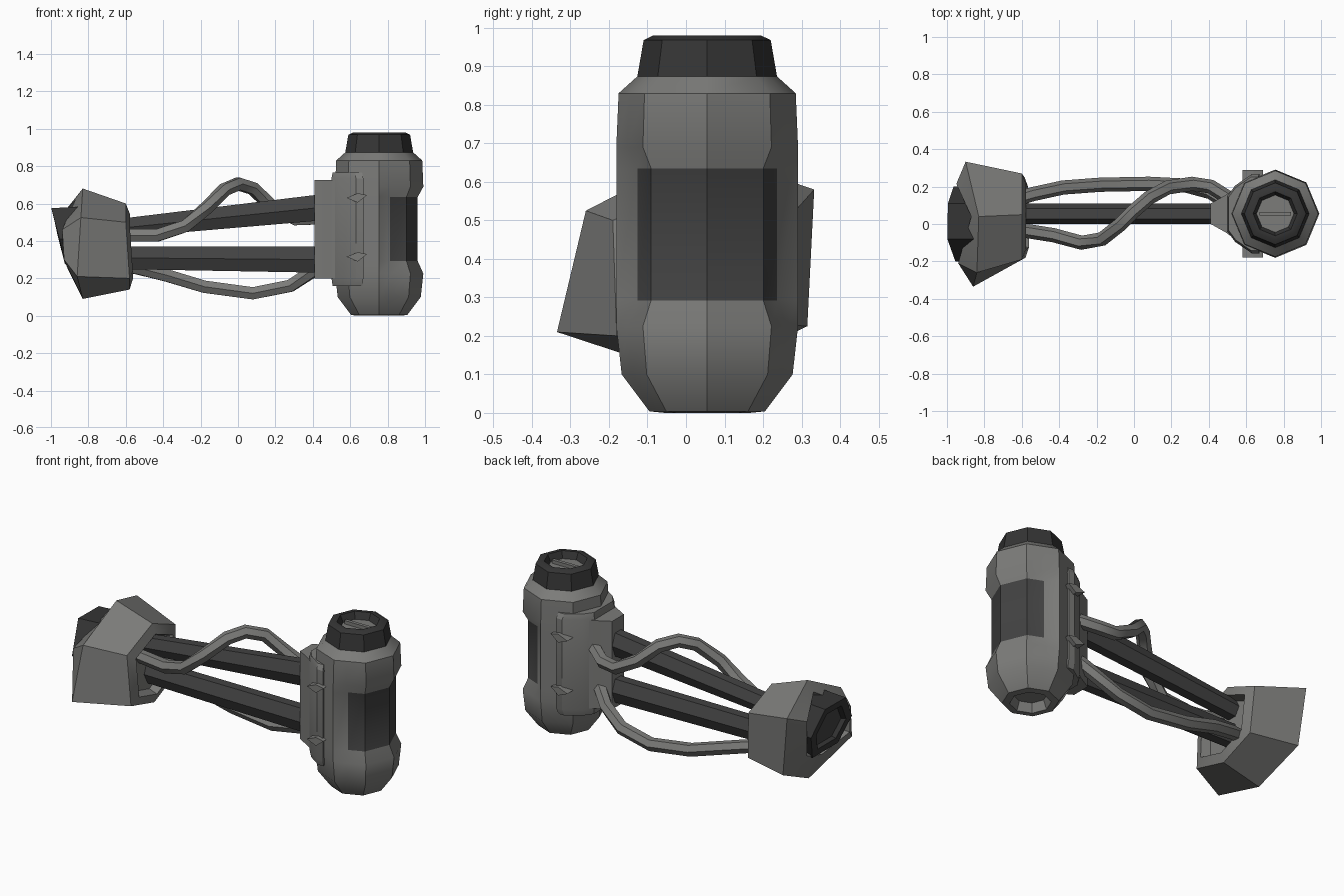
import bpy, bmesh, math
from mathutils import Vector

if "Cube" in bpy.data.objects:
    bpy.data.objects.remove(bpy.data.objects["Cube"])


def mat(name, r, g, b):
    m = bpy.data.materials.new(name)
    m.diffuse_color = (r, g, b, 1)
    m.use_nodes = True
    m.node_tree.nodes["Principled BSDF"].inputs["Base Color"].default_value = m.diffuse_color
    return m


GREY = mat("worn grey", 0.200, 0.200, 0.192)
DARK = mat("dark grey", 0.055, 0.055, 0.055)
BLACK = mat("charcoal", 0.035, 0.035, 0.035)
CX, CY = 0.755, 0.055      # canister axis


def finish(name, bm, mats, angle=35):
    bmesh.ops.recalc_face_normals(bm, faces=bm.faces)
    me = bpy.data.meshes.new(name)
    bm.to_mesh(me)
    bm.free()
    ob = bpy.data.objects.new(name, me)
    bpy.context.collection.objects.link(ob)
    for m in mats:
        me.materials.append(m)
    for o in bpy.context.selected_objects:
        o.select_set(False)
    ob.select_set(True)
    bpy.context.view_layer.objects.active = ob
    bpy.ops.object.shade_smooth_by_angle(angle=math.radians(angle))
    return ob


def loft(name, rings, mats, rule=None, angle=35, caps=True):
    """Skin equal-length point rings; rule(ring, segment) picks the material."""
    bm = bmesh.new()
    vs = [[bm.verts.new(p) for p in ring] for ring in rings]
    n = len(rings[0])
    for i in range(len(vs) - 1):
        for j in range(n):
            k = (j + 1) % n
            f = bm.faces.new((vs[i][j], vs[i][k], vs[i + 1][k], vs[i + 1][j]))
            f.material_index = rule(i, j) if rule else 0
    if caps:
        for i, row in ((-1, vs[0]), (len(vs) - 1, vs[-1])):
            f = bm.faces.new(row)
            f.material_index = rule(i, 0) if rule else 0
    return finish(name, bm, mats, angle)


def octagon_ring(r, z, angles):
    """Points on an eight-sided outline with corners on the axes."""
    pts = []
    for a in angles:
        rr = r * math.cos(math.pi / 8) / math.cos(math.radians((a % 45) - 22.5))
        t = math.radians(a)
        pts.append((CX + rr * math.cos(t), CY + rr * math.sin(t), z))
    return pts


# Canister: revolved body with a sunken window band on the outer side
ANG = [-72, -45, 0, 45, 72, 90, 135, 180, 225, 270]
PROFILE = [(0.09, 0.05), (0.11, 0.0), (0.15, 0.004), (0.222, 0.10), (0.236, 0.225),
           (0.236, 0.292), (0.236, 0.635), (0.236, 0.69), (0.230, 0.83), (0.18, 0.875)]
body = []
for i, (r, z) in enumerate(PROFILE):
    ring = octagon_ring(r, z, ANG)
    if i in (5, 6):
        ring[:5] = octagon_ring(0.206, z, ANG[:5])
    body.append(ring)
loft("canister_body", body, [GREY, DARK], lambda i, j: int(i == 5 and j < 4))

# Cap with a sunken slotted plug
A8 = range(0, 360, 45)
CAP = [(0.182, 0.87), (0.165, 0.968), (0.14, 0.98), (0.118, 0.98), (0.10, 0.94)]
loft("canister_cap", [octagon_ring(r, z, A8) for r, z in CAP], [BLACK, GREY],
     lambda i, j: int(i == 4), 30)
bm = bmesh.new()
bmesh.ops.create_cube(bm, size=1)
for v in bm.verts:
    v.co = (CX + v.co.x * 0.17, CY + v.co.y * 0.02, 0.95 + v.co.z * 0.02)
finish("plug_bar", bm, [GREY])

# Bracket: mirrored plan outline with a narrow spine and a wider clamp
def plan(name, half, levels):
    outline = half + [(x, -y) for x, y in reversed(half)]
    mid = sum(x for x, y in half) / len(half)
    loft(name, [[(mid + (x - mid) * s, CY + y * s, z) for x, y in outline]
                for z, s in levels], [GREY], None, 25)


plan("bracket_spine", [(0.41, 0.055), (0.49, 0.10), (0.56, 0.15), (0.66, 0.17)],
     [(0.20, 1), (0.725, 1)])
plan("bracket_clamp", [(0.50, 0.095), (0.54, 0.15), (0.63, 0.212), (0.67, 0.212)],
     [(0.16, 0.93), (0.20, 1), (0.735, 1), (0.765, 0.93)])

# Small wedge lugs on both sides of the clamp
for side, label in ((-1, "front"), (1, "rear")):
    for z, tip in ((0.63, "upper"), (0.315, "lower")):
        rings = [[(x, CY + side * y, z + h) for x, y, h in
                  ((0.58, d, 0), (0.64, d, 0.025), (0.69, d, 0.015), (0.64, d, -0.025))]
                 for d in (0.17, 0.235)]
        loft(f"{label}_{tip}_lug", rings, [GREY], None, 20)

# Dark struts between head and bracket
def strut(name, z0, z1, ry, rz0, rz1):
    rings = [[(x, CY + ry * math.cos(k * math.pi / 3), z + rz * math.sin(k * math.pi / 3) / 0.866)
              for k in range(6)] for x, z, rz in ((-0.66, z0, rz0), (0.45, z1, rz1))]
    loft(name, rings, [DARK], None, 25)


strut("upper_strut", 0.465, 0.58, 0.055, 0.05, 0.07)
strut("lower_strut", 0.31, 0.30, 0.055, 0.06, 0.07)

# Bent cables
def cable(name, pts, r=0.038, sides=6):
    pts = [Vector(p) for p in pts]
    rings = []
    for i, p in enumerate(pts):
        d = (pts[min(i + 1, len(pts) - 1)] - pts[max(i - 1, 0)]).normalized()
        u = d.cross(Vector((0, 0, 1))).normalized()
        w = u.cross(d)
        rings.append([p + r * (u * math.cos(2 * math.pi * k / sides) +
                               w * math.sin(2 * math.pi * k / sides)) for k in range(sides)])
    loft(name, rings, [GREY], None, 50)


cable("upper_cable", [(-0.62, -0.03, 0.43), (-0.43, -0.06, 0.43), (-0.28, -0.10, 0.48),
                      (-0.17, -0.08, 0.575), (-0.07, 0.0, 0.675), (0.0, 0.07, 0.705),
                      (0.08, 0.14, 0.68), (0.18, 0.195, 0.585), (0.31, 0.215, 0.515),
                      (0.41, 0.20, 0.52), (0.52, 0.13, 0.56)])
cable("lower_cable", [(-0.64, 0.13, 0.27), (-0.54, 0.16, 0.255), (-0.38, 0.195, 0.215),
                      (-0.18, 0.21, 0.155), (0.08, 0.215, 0.12), (0.28, 0.205, 0.16),
                      (0.41, 0.17, 0.245), (0.47, 0.13, 0.31), (0.53, 0.10, 0.34)])

# Head: skewed six-sided housing, points run top, right, bottom, left
BIG = [(-0.83, 0.04, 0.68), (-0.90, 0.333, 0.58), (-0.86, 0.315, 0.225),
       (-0.83, 0.03, 0.09), (-0.86, -0.335, 0.21), (-0.84, -0.26, 0.525)]
NECK = [(-0.60, 0.05, 0.60), (-0.60, 0.27, 0.51), (-0.585, 0.25, 0.23),
        (-0.58, 0.04, 0.14), (-0.58, -0.18, 0.20), (-0.60, -0.19, 0.50)]
LIP = [(-0.87, 0.04, 0.62), (-0.95, 0.215, 0.53), (-0.93, 0.19, 0.31),
       (-0.91, 0.02, 0.25), (-0.93, -0.215, 0.30), (-0.94, -0.21, 0.46)]


def shrink(ring, s, dx):
    c = sum((Vector(p) for p in ring), Vector()) / len(ring)
    return [c + (Vector(p) - c) * s + Vector((dx, 0, 0)) for p in ring]


loft("head_housing", [shrink(NECK, 0.68, -0.03), shrink(NECK, 0.76, 0.02), NECK, BIG, LIP,
                      shrink(LIP, 0.88, 0.05)], [GREY], None, 28)

# Slanted dark snout with an inset face panel
FACE = [(-0.995, 0.11, 0.575), (-0.965, 0.20, 0.43), (-0.925, 0.13, 0.275),
        (-0.925, -0.11, 0.275), (-0.955, -0.20, 0.41), (-0.998, -0.08, 0.575)]
BACK = [(-0.82, y, z + 0.01) for x, y, z in FACE]
loft("head_snout", [BACK, FACE, shrink(FACE, 0.72, 0.0), shrink(FACE, 0.66, 0.025)],
     [BLACK, DARK], lambda i, j: int(i == 3), 20)
